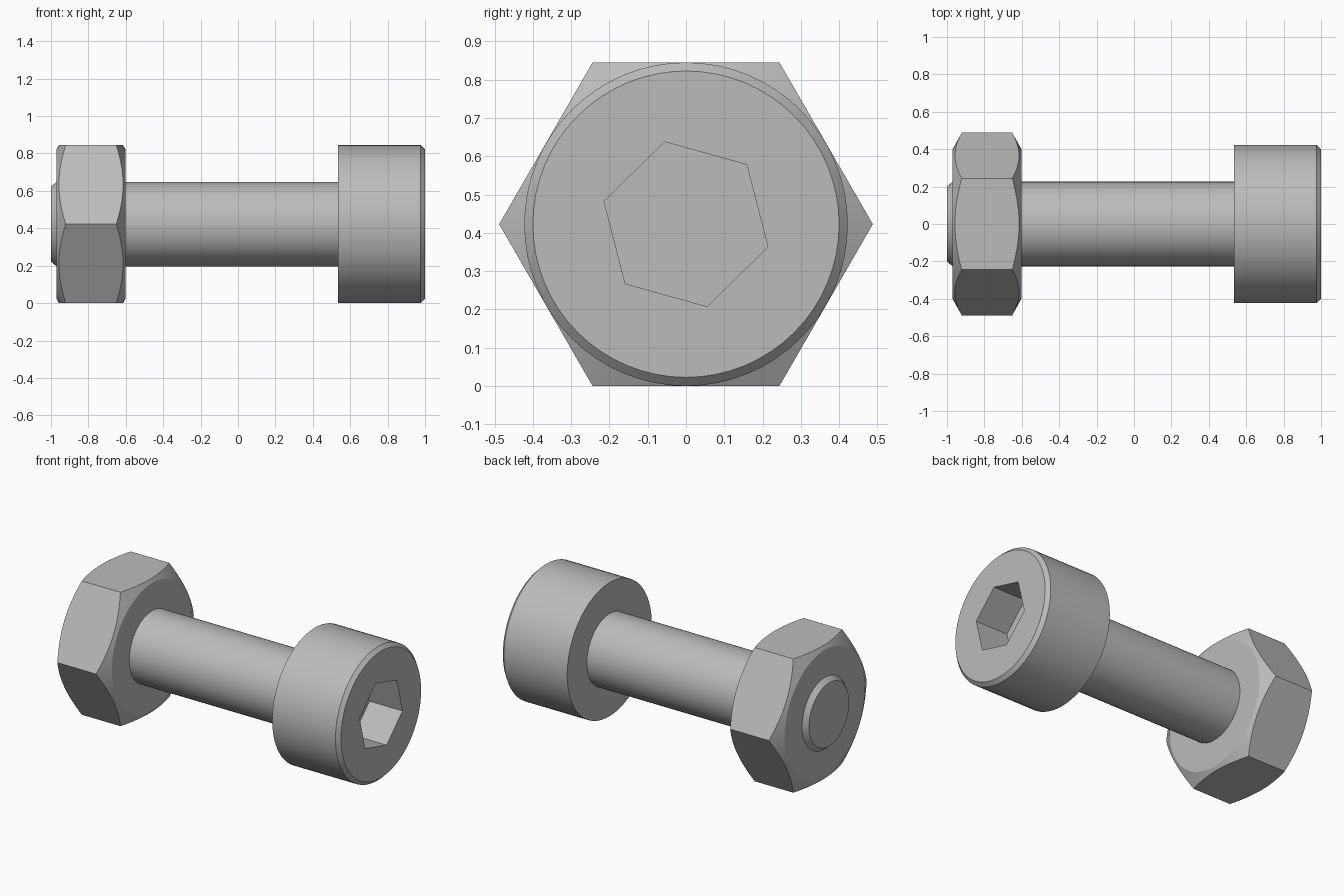
import bpy, bmesh, math

if "Cube" in bpy.data.objects:
    bpy.data.objects.remove(bpy.data.objects["Cube"])

CZ = 0.4225  # height of the bolt axis

steel = bpy.data.materials.new("steel grey")
steel.diffuse_color = (0.5, 0.5, 0.5, 1)
steel.use_nodes = True
steel.node_tree.nodes["Principled BSDF"].inputs["Base Color"].default_value = steel.diffuse_color


def lathe(name, profile, sides, turn=0.0):
    """Closed solid around the x axis from (x, radius) rings."""
    bm = bmesh.new()
    rings = []
    for x, r in profile:
        angles = [turn + 2 * math.pi * i / sides for i in range(sides)]
        rings.append([bm.verts.new((x, r * math.cos(a), CZ + r * math.sin(a))) for a in angles])
    for a, b in zip(rings, rings[1:]):
        for i in range(sides):
            j = (i + 1) % sides
            bm.faces.new((a[i], a[j], b[j], b[i]))
    bm.faces.new(rings[0])
    bm.faces.new(rings[-1])
    bmesh.ops.recalc_face_normals(bm, faces=bm.faces)
    mesh = bpy.data.meshes.new(name)
    bm.to_mesh(mesh)
    bm.free()
    mesh.materials.append(steel)
    obj = bpy.data.objects.new(name, mesh)
    bpy.context.collection.objects.link(obj)
    return obj


def activate(obj):
    bpy.ops.object.select_all(action='DESELECT')
    obj.select_set(True)
    bpy.context.view_layer.objects.active = obj


def combine(obj, cutter, operation):
    """Apply a boolean and discard the cutter."""
    activate(obj)
    mod = obj.modifiers.new("cut", 'BOOLEAN')
    mod.operation = operation
    mod.solver = 'EXACT'
    mod.object = cutter
    bpy.ops.object.modifier_apply(modifier=mod.name)
    bpy.data.objects.remove(cutter, do_unlink=True)


# Shank with a chamfered tip
shank = lathe("shank", [(-1, 0.2), (-0.97, 0.226), (0.56, 0.226)], 64)

# Cylindrical head with a chamfered rim and a hexagonal socket
head = lathe("socket_head", [(0.535, 0.4225), (0.977, 0.4225), (1, 0.40)], 64)
socket = lathe("socket_cutter", [(0.77, 0.222), (1.1, 0.222)], 6, math.radians(44.4))
combine(head, socket, 'DIFFERENCE')

# Hexagonal nut, corners rounded off by a double cone
nut = lathe("hex_nut", [(-0.97, 0.488), (-0.602, 0.488)], 6)
cone = lathe("nut_chamfer", [(-0.97, 0.40), (-0.87, 0.58), (-0.702, 0.58), (-0.602, 0.40)], 96)
combine(nut, cone, 'INTERSECT')

for part in (shank, head, nut):
    activate(part)
    bpy.ops.object.shade_smooth_by_angle(angle=math.radians(25))
